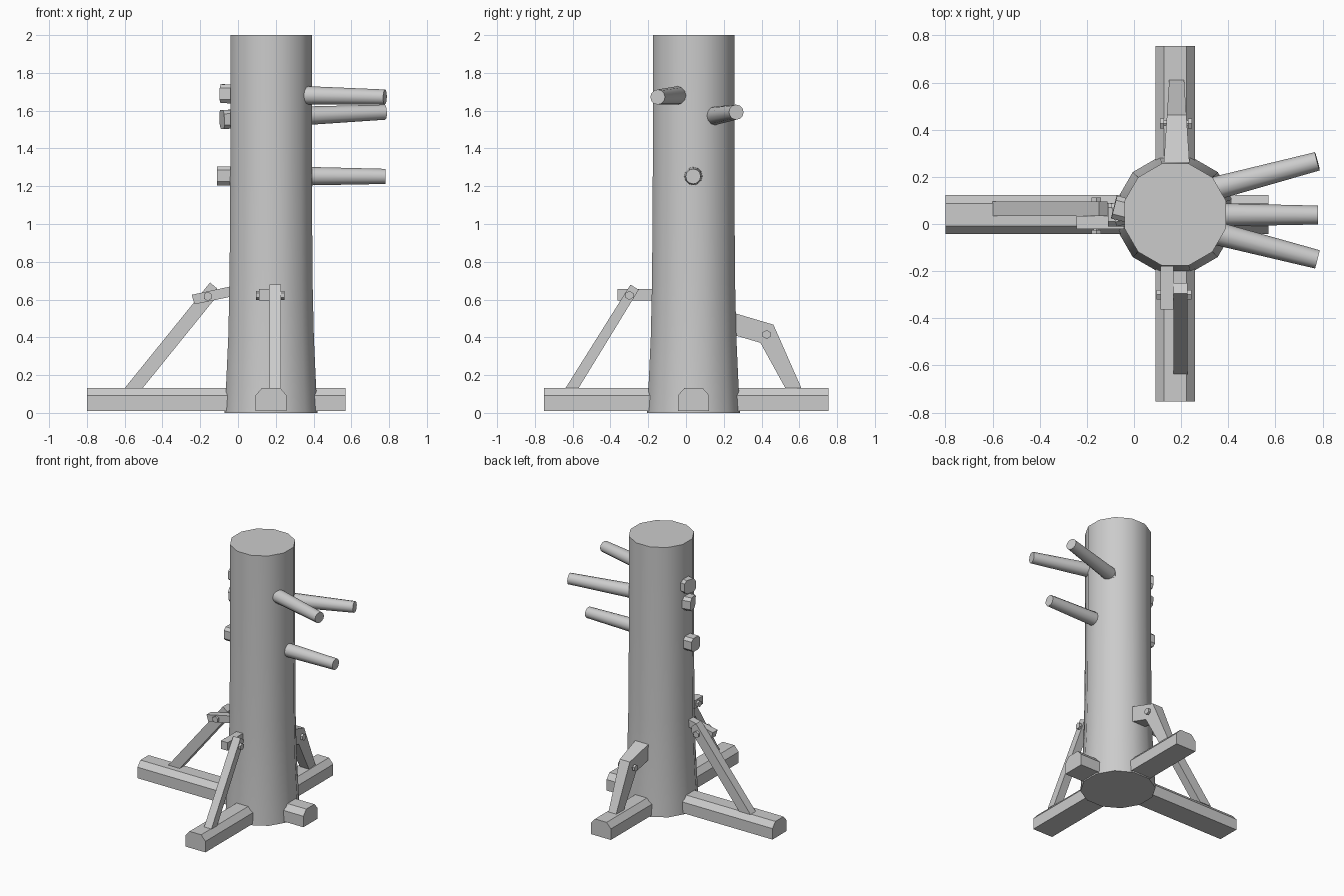
import bpy, bmesh, math
from mathutils import Vector, Matrix

if "Cube" in bpy.data.objects:
    bpy.data.objects.remove(bpy.data.objects["Cube"])

CX, CY = 0.175, 0.04   # trunk axis


def finish(name, bm, smooth=False):
    bmesh.ops.recalc_face_normals(bm, faces=bm.faces)
    me = bpy.data.meshes.new(name)
    bm.to_mesh(me)
    bm.free()
    ob = bpy.data.objects.new(name, me)
    bpy.context.collection.objects.link(ob)
    if smooth:
        bpy.ops.object.select_all(action='DESELECT')
        ob.select_set(True)
        bpy.context.view_layer.objects.active = ob
        bpy.ops.object.shade_smooth_by_angle(angle=math.radians(50))
    return ob


def loft(name, rings, smooth=False):
    """Skin a list of equal-length vertex rings and cap both ends."""
    bm = bmesh.new()
    vs = [[bm.verts.new(p) for p in ring] for ring in rings]
    n = len(vs[0])
    for a, b in zip(vs, vs[1:]):
        for i in range(n):
            j = (i + 1) % n
            bm.faces.new((a[i], a[j], b[j], b[i]))
    bm.faces.new(vs[0])
    bm.faces.new(vs[-1])
    return finish(name, bm, smooth)


def prism(name, pts, axis, lo, hi):
    """Extrude a profile along x (pts are y,z) or y (pts are x,z)."""
    put = (lambda p, t: (t, p[0], p[1])) if axis == 'x' else (lambda p, t: (p[0], t, p[1]))
    return loft(name, [[put(p, t) for p in pts] for t in (lo, hi)])


def circle(n, r, start=0.0):
    return [(r * math.cos(start + math.tau * i / n), r * math.sin(start + math.tau * i / n))
            for i in range(n)]


def bolt(name, axis, pos, lo, hi):
    """Thin shaft with a hexagonal head at each end."""
    head = 0.017
    for part, r, a, b in (("shaft", 0.013, lo + head, hi - head),
                          ("head", 0.024, lo, lo + head), ("nut", 0.024, hi - head, hi)):
        pts = [(pos[0] + u, pos[1] + v) for u, v in circle(6, r, math.pi / 6)]
        prism(f"{name}_{part}", pts, axis, a, b)


# Trunk: twelve sides, flaring towards the foot
rings = []
for z, r in ((0, .250), (.12, .243), (.4, .230), (.7, .223), (1.3, .219), (2, .219)):
    rings.append([(CX + x, CY + y, z) for x, y in circle(12, r / math.cos(math.pi / 12) * .985, math.pi / 12)])
loft("trunk", rings, smooth=True)

# Crossed foot beams with chamfered tops
w, c, z0, z1 = 0.083, 0.035, 0.01, 0.132
section = [(-w, z0), (w, z0), (w, z1 - .04), (w - c, z1), (c - w, z1), (-w, z1 - .04)]
prism("foot_beam_side", [(CY + u, z) for u, z in section], 'x', -0.80, 0.57)
prism("foot_beam_front_back", [(CX + u, z) for u, z in section], 'y', -0.753, 0.755)

# Arms: tapered round pegs with a chamfered square tail through the trunk
square = [(.05, -.03), (.05, .03), (.03, .05), (-.03, .05),
          (-.05, .03), (-.05, -.03), (-.03, -.05), (.03, -.05)]
for name, tail, tip in (("upper_arm_front", (-.085, .072, 1.69), (.778, -.150, 1.672)),
                        ("upper_arm_back", (-.085, .038, 1.553), (.778, .266, 1.592)),
                        ("lower_arm", (-.11, .04, 1.255), (.78, .038, 1.252))):
    a, b = Vector(tail), Vector(tip)
    d = (b - a).normalized()
    side = Vector((0, 0, 1)).cross(d).normalized()
    up = d.cross(side)
    place = lambda t, pts: [a.lerp(b, t) + side * u + up * v for u, v in pts]
    loft(name, [place(.42, circle(12, .051)), place(1, circle(12, .040))], smooth=True)
    loft(name + "_tail", [place(0, square), place(.5, square)])

# Side brace, bracket and bolt
prism("side_brace", [(-.60, .131), (-.505, .131), (-.112, .617), (-.112, .66), (-.148, .69)],
      'y', .033, .095)
prism("side_bracket", [(-.245, .625), (-.23, .575), (0, .623), (0, .678)], 'y', -.022, .033)
bolt("side_bolt", 'y', (-.16, .617), -.042, .113)

# Front brace, bracket and bolt
prism("front_brace", [(-.638, .131), (-.569, .131), (-.25, .652), (-.294, .679)],
      'x', .167, .227)
prism("front_bracket", [(-.362, .595), (-.12, .595), (-.12, .655), (-.362, .655)],
      'x', .112, .167)
bolt("front_bolt", 'x', (-.30, .622), .096, .245)

# Back brace: bent and narrowing away from the trunk
bent = [(.20, .545), (.463, .467), (.611, .131), (.526, .131), (.394, .371), (.20, .428)]
half = lambda y: .054 - (y - .267) * .065
loft("back_brace", [[(.181 + s * half(y), y, z) for y, z in bent] for s in (-1, 1)])
bolt("back_bolt", 'x', (.427, .415), .111, .247)
